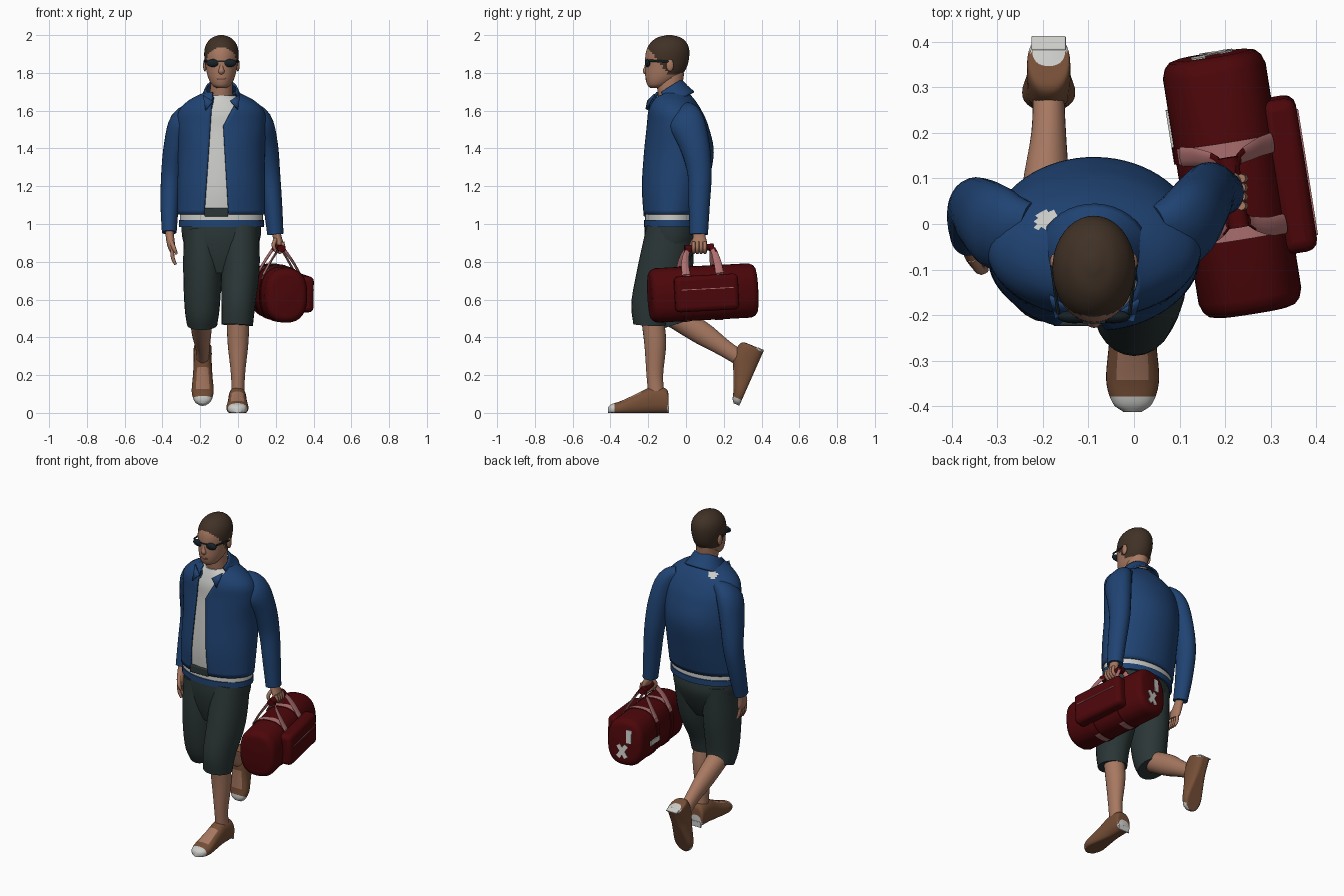
import bpy
from math import sin, cos, pi, asin, radians
from mathutils import Vector, Matrix

if "Cube" in bpy.data.objects:
    bpy.data.objects.remove(bpy.data.objects["Cube"], do_unlink=True)


def material(name, *rgb):
    mat = bpy.data.materials.new(name)
    mat.use_nodes = True
    mat.diffuse_color = (*rgb, 1)
    shader = next(n for n in mat.node_tree.nodes if n.type == "BSDF_PRINCIPLED")
    shader.inputs["Base Color"].default_value = (*rgb, 1)
    shader.inputs["Roughness"].default_value = 0.8
    return mat


skin = material("skin", .39, .19, .12)
denim = material("jacket_blue", .014, .056, .17)
charcoal = material("shorts_charcoal", .024, .037, .037)
hair = material("hair_brown", .052, .031, .019)
red = material("bag_red", .074, .002, .003)
pink = material("strap_pink", .42, .16, .16)
brown = material("shoe_brown", .18, .078, .038)
white = material("cloth_white", .6, .6, .58)
black = material("glasses_black", .008, .015, .02)
lip = material("lip_brown", .24, .1, .07)


def finish(name, verts, faces, mats, rule=None, matrix=None, angle=50):
    """Make a smooth-shaded object, colouring faces by an optional rule."""
    mesh = bpy.data.meshes.new(name)
    mesh.from_pydata(verts, [], faces)
    mesh.update()
    for mat in mats:
        mesh.materials.append(mat)
    for poly in mesh.polygons:
        poly.use_smooth = True
        if rule:
            poly.material_index = rule(poly.center, poly.normal)
    mesh.set_sharp_from_angle(angle=radians(angle))
    obj = bpy.data.objects.new(name, mesh)
    bpy.context.collection.objects.link(obj)
    if matrix:
        obj.matrix_world = matrix
    return obj


def smooth_rows(rows, sub):
    """Catmull-Rom interpolation of (x, y, z, half width, half depth) rows."""
    rows = [Vector(r) for r in rows]
    ext = [2 * rows[0] - rows[1]] + rows + [2 * rows[-1] - rows[-2]]
    out = []
    for p, q, r, s in zip(ext, ext[1:], ext[2:], ext[3:]):
        for k in range(sub):
            t = k / sub
            out.append(.5 * (2 * q + (r - p) * t + (2 * p - 5 * q + 4 * r - s) * t * t
                             + (3 * q - p - 3 * r + s) * t ** 3))
    return out + [rows[-1]]


def tube(name, rows, *mats, sub=4, seg=24, gap=None, rule=None, power=1, matrix=None, floor=None, axis=None):
    """Sweep elliptical sections along a path; gap leaves an open front, axis fixes the section plane."""
    rings = smooth_rows(rows, sub)
    centres = [Vector(r[:3]) for r in rings]
    count = seg + 1 if gap else seg
    verts, faces = [], []
    for i, ring in enumerate(rings):
        a, b = max(ring[3], .001), max(ring[4], .001)
        path = centres[min(i + 1, len(rings) - 1)] - centres[max(i - 1, 0)]
        along = Vector(axis or path).normalized()
        side = Vector((1, 0, 0))
        side = (side - along * along.dot(side)).normalized()
        up = along.cross(side)
        start, end = -pi / 2, 1.5 * pi
        if gap:
            low, high = gap(ring[2])
            start += asin(min(.95, (high - ring[0]) / a))
            end -= asin(min(.95, (ring[0] - low) / a))
        for j in range(count):
            t = start + (end - start) * j / seg
            c, s = cos(t), sin(t)
            c, s = (abs(v) ** power * (1 if v > 0 else -1) for v in (c, s))
            v = centres[i] + side * a * c + up * b * s
            if floor is not None:
                v.z = max(v.z, floor)
            verts.append(v)
    for i in range(len(rings) - 1):
        for j in range(seg):
            k = (j + 1) % count
            m, n = i * count, (i + 1) * count
            faces.append((m + j, m + k, n + k, n + j))
    if not gap:
        last = len(verts) - seg
        faces += [tuple(reversed(range(seg))), tuple(range(last, last + seg))]
    return finish(name, verts, faces, mats, rule, matrix)


def ball(name, centre, size, mat):
    x, y, z = centre
    a, b, c = size
    rows = [(x, y, z - c * cos(k * pi / 8), a * sin(k * pi / 8), b * sin(k * pi / 8)) for k in range(9)]
    return tube(name, rows, mat, sub=1, seg=16)


def box(name, centre, size, mat, matrix, bevel=0):
    verts = [Vector(centre) + Vector((x * size[0], y * size[1], z * size[2])) / 2
             for x in (-1, 1) for y in (-1, 1) for z in (-1, 1)]
    faces = [(0, 1, 3, 2), (4, 6, 7, 5), (0, 4, 5, 1), (2, 3, 7, 6), (0, 2, 6, 4), (1, 5, 7, 3)]
    obj = finish(name, verts, faces, [mat], matrix=matrix)
    if bevel:
        mod = obj.modifiers.new("soft_edges", "BEVEL")
        mod.width, mod.segments = bevel, 3
    return obj


# Torso: open jacket over a shirt
MID = -.088
UP = (0, 0, 1)
torso = [(MID, -.075, 1.05, .232, .152), (MID, -.06, 1.2, .232, .175), (MID, -.038, 1.38, .23, .185),
         (MID, -.045, 1.52, .237, .163), (MID, -.06, 1.6, .225, .143), (MID, -.07, 1.655, .172, .118),
         (MID, -.08, 1.7, .085, .09)]


def opening(z):
    return -.18 + (z - 1.05) * .07, -.05 - (z - 1.05) * .06 + max(0, z - 1.52) * .6


def shoulder_patch(c, n):
    return int(c.z > 1.58 and abs(c.x + .19) < .022 and abs(c.y - .01) < .022)


jacket = tube("jacket", torso, denim, white, seg=64, sub=6, gap=opening, axis=UP, rule=shoulder_patch)
collar = tube("collar", [(MID, -.07, 1.645, .125, .128), (MID, -.09, 1.685, .1, .108),
                         (MID, -.108, 1.715, .086, .098)], denim, seg=32, gap=opening)
for part in (jacket, collar):
    shell = part.modifiers.new("cloth", "SOLIDIFY")
    shell.thickness, shell.offset = .01, -1
tube("shirt", [(x, y, z - .02, a - .014, b - .016) for x, y, z, a, b in torso], white, seg=40, axis=UP)
tube("shirt_hem", [(MID, -.075, z, .22, .141) for z in (1.015, 1.07)], white, seg=40)
tube("waistband", [(MID, -.075, z, .225, .147) for z in (.985, 1.02)], denim, seg=40)
box("belt_buckle", (-.115, -.214, 1.062), (.125, .02, .045), charcoal, Matrix(), .005)
for s in (-1, 1):
    # Folded collar points
    tip = [(MID + s * x, y, z) for x, y, z in ((.045, -.198, 1.65), (.098, -.162, 1.685), (.085, -.207, 1.605))]
    lapel = finish("collar_point", tip, [(0, 1, 2)], [denim])
    lapel.modifiers.new("cloth", "SOLIDIFY").thickness = .009

# Sleeves
tube("right_sleeve", [(-.23, -.03, 1.58, .05, .085), (-.295, -.01, 1.54, .066, .096), (-.33, .015, 1.42, .062, .085),
                      (-.352, .035, 1.26, .055, .065), (-.362, .01, 1.1, .048, .054),
                      (-.364, -.025, .955, .039, .046)], denim)
tube("left_sleeve", [(.05, -.03, 1.58, .05, .085), (.115, .0, 1.54, .066, .096), (.148, .045, 1.42, .063, .08),
                     (.166, .072, 1.27, .057, .064), (.184, .07, 1.1, .05, .056),
                     (.198, .068, .945, .043, .048)], denim)

# Hands
tube("right_hand", [(-.363, -.025, .98, .022, .028), (-.36, -.04, .93, .022, .03),
                    (-.352, -.055, .88, .02, .04), (-.345, -.06, .85, .012, .036)], skin, seg=16)
for k in range(4):
    y = -.088 + k * .018
    tube("right_finger", [(-.35, y, .87, .01, .01), (-.345, y, .82, .01, .01), (-.33, y, .785, .007, .007)],
         skin, seg=8)
tube("right_thumb", [(-.355, -.075, .91, .012, .012), (-.338, -.1, .87, .011, .011),
                     (-.325, -.1, .84, .007, .007)], skin, seg=8)
tube("left_hand", [(.2, .068, .97, .024, .028), (.208, .07, .93, .023, .034), (.222, .072, .895, .018, .04),
                   (.222, .072, .87, .01, .034)], skin, seg=16)
for k in range(4):
    y = .04 + k * .02
    tube("left_finger", [(.235, y, .905, .01, .01), (.24, y, .87, .01, .01), (.215, y, .85, .01, .01),
                         (.193, y, .865, .008, .008)], skin, seg=8)
tube("left_thumb", [(.2, .045, .92, .011, .011), (.188, .03, .89, .011, .011), (.195, .03, .865, .008, .008)],
     skin, seg=8)

# Neck and head with a sloping hairline
tube("neck", [(MID, -.065, 1.63, .07, .07), (MID, -.085, 1.7, .06, .065), (MID, -.085, 1.8, .06, .075)], skin)


def hairline(c, n):
    return int(c.z > max(1.79, 1.93 - 1.3 * (c.y + .2)))


head = [(-.16, 1.72, .025, .03), (-.148, 1.737, .05, .057), (-.125, 1.775, .07, .09),
        (-.106, 1.83, .083, .11), (-.098, 1.9, .091, .116), (-.093, 1.95, .081, .102),
        (-.09, 1.985, .051, .066), (-.088, 2, .012, .015)]
tube("head", [(MID, *row) for row in head], skin, hair, seg=40, sub=6, rule=hairline, axis=UP)
tube("nose", [(MID, -.197, 1.87, .009, .012), (MID, -.208, 1.83, .011, .013), (MID, -.213, 1.808, .017, .015),
              (MID, -.203, 1.795, .01, .008)], skin, seg=12)
ball("mouth", (MID, -.205, 1.77), (.027, .011, .008), lip)
box("glasses_bridge", (MID, -.214, 1.862), (.05, .008, .008), black, Matrix())
for s in (-1, 1):
    ball("ear", (MID + s * .087, -.085, 1.84), (.01, .02, .032), skin)
    ball("lens", (MID + s * .042, -.203, 1.852), (.038, .015, .021), black)
    tube("temple_arm", [(MID + s * .078, -.198, 1.865, .004, .006), (MID + s * .092, -.09, 1.86, .004, .005)],
         black, seg=8)

# Shorts
tube("shorts_seat", [(MID, -.08, 1.0, .212, .138), (MID, -.078, .92, .205, .142), (MID, -.09, .82, .17, .115),
                     (MID, -.1, .74, .1, .08)], charcoal, seg=32, axis=UP)
tube("right_shorts_leg", [(-.188, -.08, .97, .1, .125), (-.188, -.09, .75, .102, .126),
                          (-.19, -.09, .56, .093, .105), (-.19, -.065, .465, .08, .088)], charcoal)
tube("left_shorts_leg", [(.013, -.085, .97, .1, .125), (.012, -.13, .75, .102, .128),
                         (.002, -.184, .58, .09, .106), (-.004, -.194, .465, .083, .085)], charcoal)

# Shins
tube("left_shin", [(0, -.18, .52, .06, .06), (0, -.163, .37, .055, .058), (0, -.165, .2, .037, .044),
                   (0, -.155, .08, .035, .042)], skin)
tube("right_shin", [(-.195, -.06, .51, .062, .062), (-.193, .08, .425, .052, .062), (-.187, .2, .345, .038, .046),
                    (-.188, .3, .28, .034, .04)], skin)


# Shoes: white toe caps and heel rims, bare instep, brown soles
def shoe_colour(c, n):
    if n.z > -.7 and (c.y < -.288 or (c.y > -.012 and c.z < .036)):
        return 1
    return 2 if n.z > .6 and abs(c.x) < .032 and -.25 < c.y < -.15 else 0


shoe = [(0, 0, .035, .036, .037), (0, -.006, .058, .046, .062), (0, -.04, .066, .048, .07),
        (0, -.1, .064, .048, .07), (0, -.17, .045, .052, .056), (0, -.25, .026, .058, .038),
        (0, -.3, .02, .044, .027), (0, -.32, .016, .02, .016)]
left_pose = Matrix.Translation((-.003, -.092, 0))
right_pose = Matrix.Translation((-.187, .412, .33)) @ Matrix.Rotation(radians(66), 4, "X")
for label, pose in (("left", left_pose), ("right", right_pose)):
    shoe_part = tube(label + "_shoe", shoe, brown, white, skin, seg=32, sub=6, rule=shoe_colour, matrix=pose,
                     floor=0, axis=(0, -1, 0), power=.85)
    box(label + "_heel_rim", (0, -.001, .017), (.075, .008, .034), white, pose, .003)

# Duffel bag
bag_pose = (Matrix.Translation((.215, .089, .635)) @ Matrix.Rotation(radians(9), 4, "Z")
            @ Matrix.Rotation(radians(3), 4, "X"))
bag = [(-.285, .08, .105), (-.281, .096, .123), (-.27, .107, .136), (-.25, .114, .144)]
bag += [(-y, a, b) for y, a, b in reversed(bag)]
tube("bag_body", [(0, y, 0, a, b) for y, a, b in bag], red, sub=1, seg=40, power=.8, matrix=bag_pose)
box("bag_pocket", (.125, .0, 0), (.08, .34, .19), red, bag_pose, .025)
box("pocket_zip", (.166, .0, .022), (.005, .28, .004), pink, bag_pose)
# Pale labels on the rear end and inner side
box("end_label", (-.03, .285, .045), (.032, .006, .08), white, bag_pose)
box("side_label", (-.116, .12, -.02), (.006, .12, .03), white, bag_pose)
for tilt in (-35, 35):
    cross = bag_pose @ Matrix.Translation((.01, .285, -.05)) @ Matrix.Rotation(radians(tilt), 4, "Y")
    box("end_cross_label", (0, 0, 0), (.026, .006, .09), white, cross)
for y in (-.1, .08):
    tube("bag_strap", [(0, y + w, 0, .118, .148) for w in (-.018, .018)], pink, red, sub=1, seg=40, power=.8,
         matrix=bag_pose, rule=lambda c, n: int(-.143 < c.z < .085))
for s in (-1, 1):
    tube("bag_handle", [(s * .1, -.1, .1, .006, .022), (s * .06, -.095, .17, .006, .02),
                        (s * .015, -.06, .235, .006, .014), (s * .015, .05, .24, .006, .014),
                        (s * .06, .075, .17, .006, .02), (s * .1, .08, .1, .006, .022)],
         pink, red, seg=10, matrix=bag_pose, rule=lambda c, n: int(c.z > .222))
tube("handle_grip", [(0, -.085, .24, .022, .018), (0, .07, .24, .022, .018)], red, seg=16, matrix=bag_pose)
